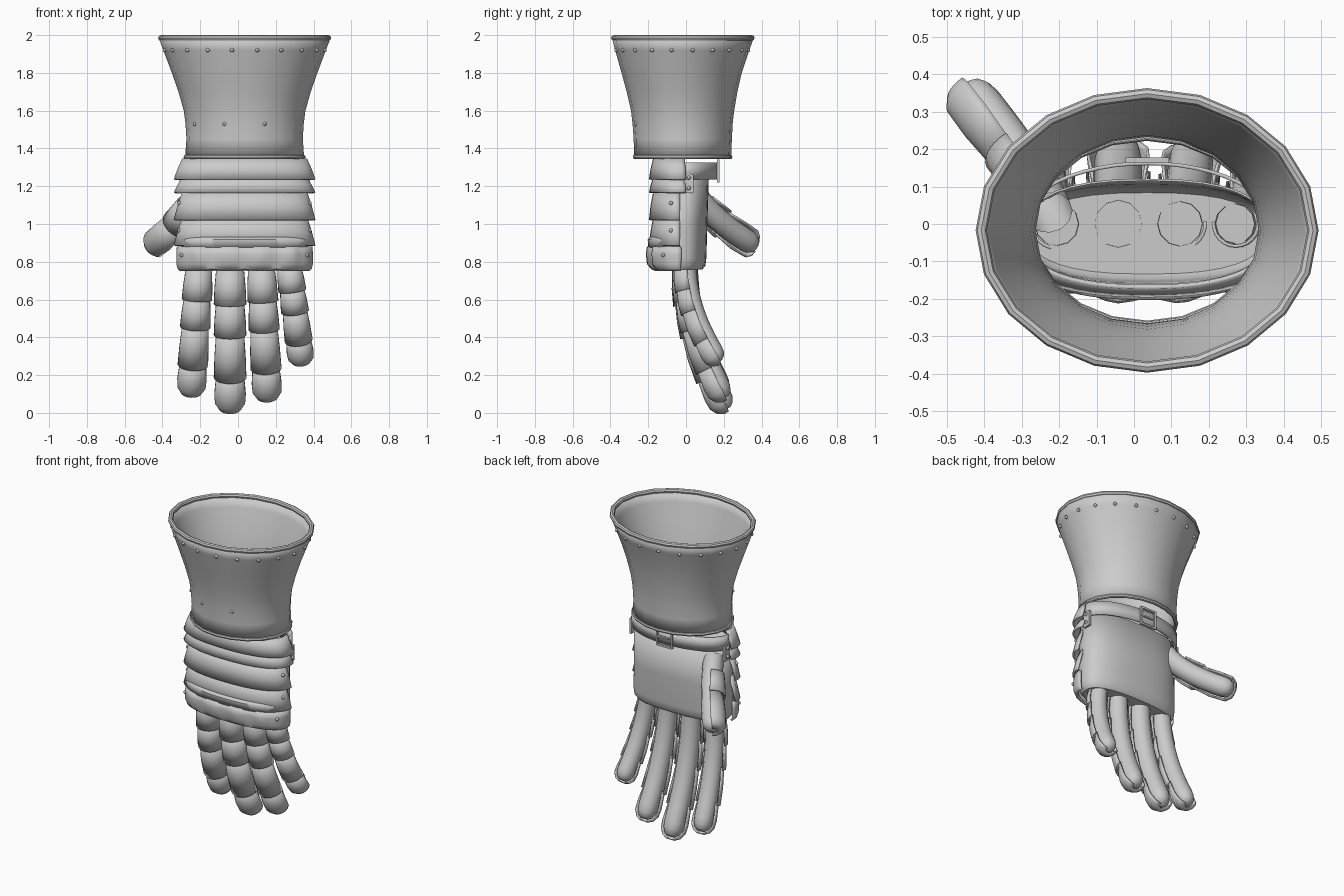
import bpy, bmesh, math
from mathutils import Vector

if "Cube" in bpy.data.objects:
    bpy.data.objects.remove(bpy.data.objects["Cube"])

steel = bpy.data.materials.new("steel_grey")
steel.diffuse_color = (0.6, 0.6, 0.6, 1)
steel.use_nodes = True
steel.node_tree.nodes["Principled BSDF"].inputs["Base Color"].default_value = steel.diffuse_color
CX = 0.035  # centre line of the hand


def finish(name, bm, thick=0.0):
    """Turn a bmesh into a smooth-shaded steel object."""
    bmesh.ops.remove_doubles(bm, verts=bm.verts, dist=1e-5)
    bmesh.ops.recalc_face_normals(bm, faces=bm.faces)
    me = bpy.data.meshes.new(name)
    bm.to_mesh(me)
    bm.free()
    me.materials.append(steel)
    ob = bpy.data.objects.new(name, me)
    bpy.context.collection.objects.link(ob)
    bpy.ops.object.select_all(action='DESELECT')
    ob.select_set(True)
    bpy.context.view_layer.objects.active = ob
    bpy.ops.object.shade_smooth_by_angle(angle=math.radians(40))
    if thick:
        mod = ob.modifiers.new("thickness", 'SOLIDIFY')
        mod.thickness = thick
        mod.offset = 0
    return ob


def loft(name, rings, closed=True, cap_start=False, cap_end=False, thick=0.0):
    """Skin a list of point rings."""
    bm = bmesh.new()
    vs = [[bm.verts.new(p) for p in r] for r in rings]
    n = len(vs[0])
    for a, b in zip(vs, vs[1:]):
        for i in range(n if closed else n - 1):
            j = (i + 1) % n
            bm.faces.new((a[i], a[j], b[j], b[i]))
    if cap_start:
        bm.faces.new(vs[0])
    if cap_end:
        bm.faces.new(vs[-1])
    return finish(name, bm, thick)


def oval(z, cy, rx, ry, a0=0, a1=360, n=20, p=2.0, cx=CX):
    """Points of a (super)ellipse, full or part."""
    full = a1 - a0 == 360
    pts = []
    for i in range(n if full else n + 1):
        a = math.radians(a0 + (a1 - a0) * i / n)
        c, s = math.cos(a), math.sin(a)
        pts.append(Vector((cx + rx * math.copysign(abs(c) ** (2 / p), c),
                           cy + ry * math.copysign(abs(s) ** (2 / p), s), z)))
    return pts


def bead(name, z, cy, rx, ry, r):
    """Rolled edge around an oval."""
    angles = [math.tau * j / 8 for j in range(9)]
    loft(name, [oval(z + r * math.sin(a), cy, rx + r * math.cos(a),
                     ry + r * math.cos(a)) for a in angles])


def box(name, centre, size):
    bm = bmesh.new()
    bmesh.ops.create_cube(bm, size=1)
    for v in bm.verts:
        v.co = Vector([c + s * k for c, s, k in zip(centre, size, v.co)])
    return finish(name, bm)


# Flared wrist cuff with rolled edges
cuff = [(1.985, -.017, .45, .37), (1.92, -.02, .425, .35), (1.8, -.023, .38, .313),
        (1.7, -.021, .345, .288), (1.6, -.018, .317, .268), (1.53, -.018, .308, .26),
        (1.45, -.017, .303, .255), (1.355, -.018, .31, .252)]
loft("cuff", [oval(*row) for row in cuff], thick=.01)
bead("cuff_top_rim", 1.985, -.017, .443, .365, .015)
bead("cuff_bottom_rim", 1.355, -.018, .311, .252, .012)

# Glove palm, open at the top
palm = [(1.25, -.022, .325, .14), (1.0, -.025, .33, .135), (.82, -.025, .335, .13),
        (.78, -.025, .33, .125), (.762, -.025, .315, .11)]
loft("palm", [oval(*row, n=32, p=2.5) for row in palm], cap_end=True, thick=.006)

# Overlapping plates on the back of the hand: z top, z bottom, end angle overrun
plates = [(1.345, 1.235, 12), (1.245, 1.165, 12), (1.17, 1.02, 2), (1.035, .885, 2)]
for k, (zt, zb, over) in enumerate(plates):
    rows = [(zt, .325, .128), ((zt + zb) / 2, .35, .142), (zb, .37, .15)]
    loft(f"hand_plate_{k + 1}",
         [oval(z, -.04, rx, ry, 180 - over, 360 + over, n=28, p=2.3) for z, rx, ry in rows],
         closed=False, thick=.012)

# Knuckle plate: wide lower band, narrower upper tongue
rows = [(.88, .353, .16), (.84, .356, .165), (.79, .356, .16), (.765, .35, .145), (.757, .34, .125)]
rings = [oval(z, -.035, rx, ry, 178, 362, n=40, p=2.4) for z, rx, ry in rows]
for ring in rings[:3]:
    for p in ring:  # gentle swell over each knuckle
        p.y -= .008 * math.cos((p.x + .045) / .17 * math.tau) * (abs(p.x - CX) < .28)
loft("knuckle_plate", rings, closed=False, thick=.012)
loft("knuckle_plate_tongue",
     [oval(z, -.035, rx, ry, 207, 333, n=28, p=2.4)
      for z, rx, ry in ((.93, .345, .15), (.915, .353, .162), (.875, .353, .16))],
     closed=False, thick=.012)


def sweep(name, path, stations, front, arc=180, n=10, thick=0.0, caps=False):
    """Round section, or an arc facing front, along a quadratic curve."""
    p0, p1, p2 = map(Vector, path)
    rings = []
    for t, r in stations:
        c = p0 * (1 - t) ** 2 + p1 * 2 * t * (1 - t) + p2 * t * t
        d = ((p1 - p0) * (1 - t) + (p2 - p1) * t).normalized()
        f = Vector(front)
        f = (f - d * f.dot(d)).normalized()
        s = d.cross(f)
        count = n if arc == 180 else n + 1
        angles = [math.radians(-arc + 2 * arc * i / n) for i in range(count)]
        rings.append([c + r * (f * math.cos(a) + s * math.sin(a)) for a in angles])
    loft(name, rings, closed=arc == 180, cap_end=caps, thick=thick)


def digit(name, path, front, s, cuts):
    """Leather finger tube with overlapping plates on its outer side."""
    tube = [(t / 10, .063 * s) for t in range(10)]
    tube += [(.95, .058 * s), (.985, .044 * s), (1.005, .022 * s)]
    sweep(name, path, tube, front, n=12, caps=True)
    for k, (a, b) in enumerate(zip(cuts, cuts[1:])):
        if b < 1:
            st = [(a - .02, .07 * s), ((a + b) / 2, .079 * s), (b, .083 * s)]
        else:
            st = [(a - .02, .07 * s), ((a + b) / 2, .08 * s), (.96, .077 * s),
                  (1.0, .056 * s), (1.02, .025 * s)]
        sweep(f"{name}_plate_{k + 1}", path, st, front, arc=95, n=12, thick=.008)


# Fingers: base x, tip x, tip y, tip z, thickness
fingers = {"index_finger": (-.205, -.248, .2, .11, .93),
           "middle_finger": (-.042, -.042, .215, .025, 1.0),
           "ring_finger": (.122, .155, .205, .085, .95),
           "little_finger": (.268, .335, .175, .275, .85)}
for name, (bx, tx, ty, tz, s) in fingers.items():
    mid = ((bx + tx) / 2, 0, (.8 + tz) / 2)
    digit(name, ((bx, 0, .8), mid, (tx, ty, tz)), (0, -1, 0), s, (.07, .29, .5, .79, 1.02))

# Thumb reaching out to the side and back
digit("thumb", ((-.225, .03, 1.19), (-.26, .13, 1.02), (-.45, .365, .885)),
      (-.78, -.62, .1), .98, (.3, .6, 1.02))

# Wrist strap, buckle and side tabs
loft("wrist_strap", [oval(z, .0, .335, .162, -2, 182, n=24) for z in (1.325, 1.235)],
     closed=False, thick=.01)
for sx in (-1, 1):
    box("buckle_side", (CX + sx * .052, .17, 1.28), (.012, .014, .12))
    box("buckle_bar", (CX, .17, 1.28 + sx * .055), (.104, .014, .012))
    box("strap_tab", (CX + sx * .338, .015, 1.215), (.014, .05, .1))
box("buckle_prong", (CX + .01, .174, 1.28), (.09, .008, .01))

# Rivets on the cuff, plates and tabs
spots = oval(1.92, -.02, .428, .353, 9, 369, n=20)
spots += [oval(1.53, -.018, .309, .261, a, a + 1, n=1)[0] for a in (212, 250, 290)]
for z in (1.11, .965):
    spots += [oval(z, -.04, .352, .142, a, a + 1, n=1, p=2.3)[0] for a in (192, 347)]
spots += [oval(.835, -.035, .362, .17, a, a + 1, n=1, p=2.4)[0] for a in (205, 334)]
spots += [Vector((CX + sx * .346, .015, z)) for sx in (-1, 1) for z in (1.19, 1.245)]
bm = bmesh.new()
for p in spots:
    made = bmesh.ops.create_uvsphere(bm, u_segments=8, v_segments=6, radius=.011)
    bmesh.ops.translate(bm, verts=made["verts"], vec=p)
finish("rivets", bm)
